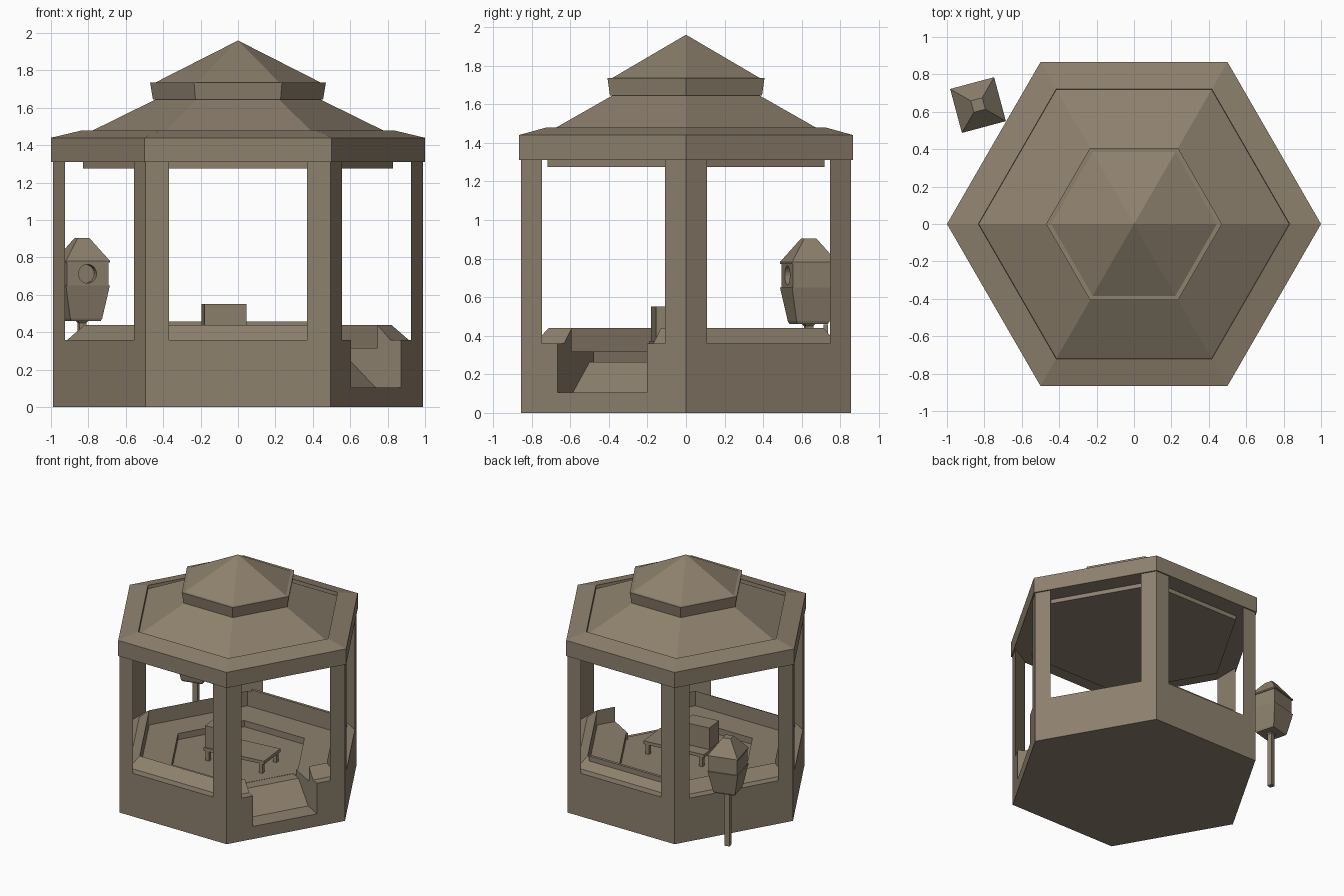
import bpy, bmesh, math
from mathutils import Matrix, Vector

cube = bpy.data.objects.get("Cube")
if cube:
    bpy.data.objects.remove(cube)

mat = bpy.data.materials.new("weathered_tan")
mat.use_nodes = True
TAN = (0.27, 0.22, 0.155, 1)
mat.diffuse_color = TAN
mat.node_tree.nodes["Principled BSDF"].inputs["Base Color"].default_value = TAN


def finish(name, bm, matrix=None):
    if matrix:
        bm.transform(matrix)
    bmesh.ops.recalc_face_normals(bm, faces=bm.faces)
    mesh = bpy.data.meshes.new(name)
    bm.to_mesh(mesh)
    bm.free()
    obj = bpy.data.objects.new(name, mesh)
    obj.data.materials.append(mat)
    bpy.context.collection.objects.link(obj)
    return obj


def lathe(name, profile, sides=6, turn=0, center=(0, 0)):
    """Closed solid from (radius, z) pairs; ends are capped or pointed."""
    bm = bmesh.new()
    rings = []
    for r, z in profile:
        if r == 0:
            rings.append([bm.verts.new((0, 0, z))] * sides)
        else:
            angles = [turn + math.tau * i / sides for i in range(sides)]
            rings.append([bm.verts.new((r * math.cos(a), r * math.sin(a), z)) for a in angles])
    for low, high in zip(rings, rings[1:]):
        for i in range(sides):
            j = (i + 1) % sides
            corners = list(dict.fromkeys([low[i], low[j], high[j], high[i]]))
            bm.faces.new(corners)
    for ring, (r, z) in ((rings[0], profile[0]), (rings[-1], profile[-1])):
        if r:
            bm.faces.new(ring)
    return finish(name, bm, Matrix.Translation((*center, 0)))


def prism(name, points, direction, matrix=None):
    """Extrude a flat polygon along a direction."""
    bm = bmesh.new()
    face = bm.faces.new([bm.verts.new(p) for p in points])
    new = bmesh.ops.extrude_face_region(bm, geom=[face])["geom"]
    verts = [v for v in new if isinstance(v, bmesh.types.BMVert)]
    bmesh.ops.translate(bm, verts=verts, vec=direction)
    return finish(name, bm, matrix)


def box(name, x, y, z, matrix=None):
    base = [(x[0], y[0], z[0]), (x[1], y[0], z[0]), (x[1], y[1], z[0]), (x[0], y[1], z[0])]
    return prism(name, base, (0, 0, z[1] - z[0]), matrix)


def cut(target, cutter):
    cutter.hide_render = True
    cutter.display_type = 'WIRE'
    mod = target.modifiers.new("opening", 'BOOLEAN')
    mod.operation = 'DIFFERENCE'
    mod.solver = 'EXACT'
    mod.object = cutter


WALL = 0.988
APOTHEM = WALL * math.cos(math.pi / 6)

# Low wall with sloped sill, bench ring and raised floor
base = lathe("base_wall_and_bench", [
    (0, 0), (WALL, 0), (WALL, 0.36), (0.912, 0.36), (0.82, 0.44),
    (0.82, 0.317), (0.554, 0.317), (0.554, 0.265), (0, 0.265)])

# Doorway with a ramp through one wall
ramp = [(-0.1, 0.105), (0.157, 0.105), (0.33, 0.263), (0.42, 0.263), (0.42, 0.6), (-0.1, 0.6)]
door = prism("doorway_cutter", [(APOTHEM - s, -0.274, z) for s, z in ramp],
             (0, 0.534, 0), Matrix.Rotation(-math.pi / 6, 4, 'Z'))
cut(base, door)

# Six corner posts, triangular in section
for i in range(6):
    a = i * math.pi / 3
    corner = Vector((WALL, 0, 0.1))
    inner = Vector((WALL - 0.125 / 2, 0.125 * math.cos(math.pi / 6), 0.1))
    mirrored = Vector((inner.x, -inner.y, inner.z))
    prism(f"corner_post_{i + 1}", [corner, inner, mirrored], (0, 0, 1.22),
          Matrix.Rotation(a, 4, 'Z'))

# Rail on top of the back bench rest
box("back_rest_rail", (-0.38, 0.38), (0.712, 0.735), (0.40, 0.458))

# Roof
lathe("ceiling", [(0.83, 1.275), (0.83, 1.32)])
lathe("eave_and_lower_roof", [
    (0, 1.31), (1, 1.31), (1, 1.44), (0.832, 1.48), (0.83, 1.453), (0.43, 1.65), (0, 1.65)])
lathe("upper_roof", [(0.455, 1.645), (0.47, 1.735), (0.443, 1.735), (0, 1.96)])

# Small table with a box on it
turn = Matrix.Translation((0.07, -0.04, 0)) @ Matrix.Rotation(math.radians(6.4), 4, 'Z')
box("table_top", (-0.27, 0.25), (-0.12, 0.14), (0.345, 0.372), turn)
for sx in (-0.24, 0.22):
    for sy in (-0.1, 0.12):
        box("table_leg", (sx - 0.015, sx + 0.015), (sy - 0.015, sy + 0.015), (0.26, 0.35), turn)
box("table_box", (-0.262, -0.036), (-0.112, 0.04), (0.37, 0.552), turn)

# Bird house on a pole
spot = (-0.834, 0.636)
tilt = math.radians(60)
lathe("birdhouse_pole", [(0.028, 0), (0.028, 0.45), (0.045, 0.465)], 4, tilt, spot)
lathe("birdhouse_base", [(0.115, 0.46), (0.125, 0.475), (0.172, 0.65)], 4, tilt, spot)
house = lathe("birdhouse_body", [(0.162, 0.645), (0.162, 0.78)], 4, tilt, spot)
lathe("birdhouse_roof", [(0.172, 0.772), (0.172, 0.782), (0.045, 0.905)], 4, tilt, spot)

# Round entrance hole
bm = bmesh.new()
bmesh.ops.create_cone(bm, cap_ends=True, segments=20, radius1=0.05, radius2=0.05, depth=0.12)
hole = finish("birdhouse_hole_cutter", bm,
              Matrix.Translation((spot[0], spot[1], 0.713))
              @ Matrix.Rotation(math.radians(-75), 4, 'Z')
              @ Matrix.Translation((0.125, 0, 0))
              @ Matrix.Rotation(math.pi / 2, 4, 'Y'))
cut(house, hole)
